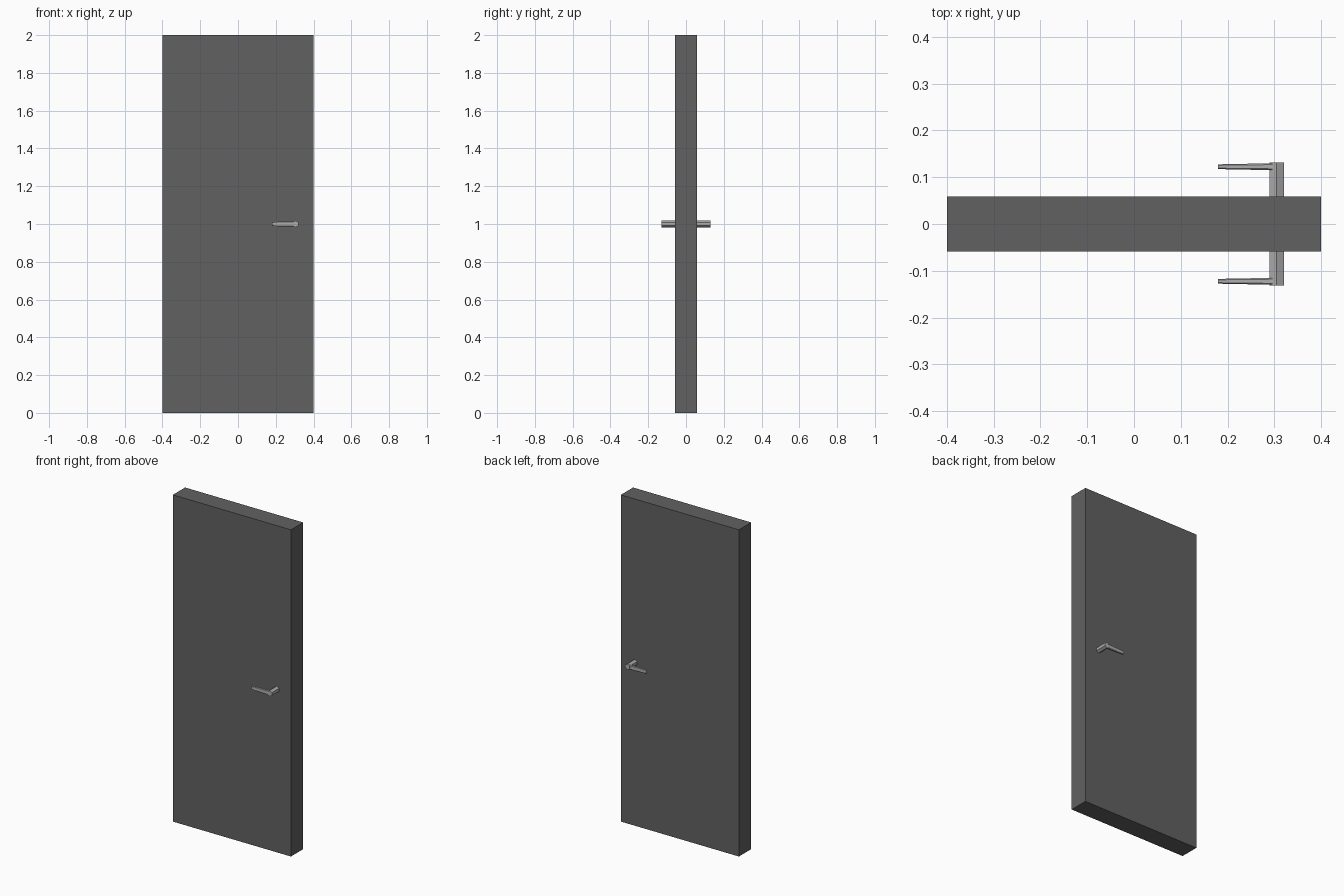
import bpy, bmesh, math
from mathutils import Matrix, Vector

cube = bpy.data.objects.get("Cube")
if cube:
    bpy.data.objects.remove(cube, do_unlink=True)


def material(name, value):
    mat = bpy.data.materials.new(name)
    mat.use_nodes = True
    colour = (value, value, value, 1)
    mat.diffuse_color = colour
    mat.node_tree.nodes["Principled BSDF"].inputs["Base Color"].default_value = colour
    return mat


def finish(bm, name, mat):
    bmesh.ops.recalc_face_normals(bm, faces=bm.faces)
    mesh = bpy.data.meshes.new(name)
    bm.to_mesh(mesh)
    bm.free()
    mesh.materials.append(mat)
    obj = bpy.data.objects.new(name, mesh)
    bpy.context.collection.objects.link(obj)
    return obj


dark_grey = material("dark grey", 0.12)
light_grey = material("light grey metal", 0.42)

# Door slab
bm = bmesh.new()
bmesh.ops.create_cube(bm, size=1, matrix=Matrix.Translation((0, 0, 1)) @ Matrix.Diagonal((0.8, 0.118, 2, 1)))
finish(bm, "door_panel", dark_grey)


def section(bm, x, y, half_depth, half_height):
    """Chamfered rectangle across the lever at x."""
    c = half_depth * 0.4
    outline = [(half_depth, half_height - c), (half_depth - c, half_height)]
    outline += [(-a, b) for a, b in reversed(outline)]
    outline += [(-a, -b) for a, b in outline]
    return [bm.verts.new((x, y + a, 1 + b)) for a, b in outline]


STEM_X, STEM_END, LEVER_Y = 0.305, 0.131, 0.1225
for label, side in (("front", -1), ("back", 1)):
    # Six-sided stem standing out from the door
    bm = bmesh.new()
    length = STEM_END - 0.05
    place = Matrix.Translation((STEM_X, side * (STEM_END - length / 2), 1)) @ Matrix.Rotation(math.pi / 2, 4, "X")
    bmesh.ops.create_cone(bm, cap_ends=True, segments=6, radius1=0.018, radius2=0.018,
                          depth=length, matrix=place)
    finish(bm, label + "_handle_stem", light_grey)

    # Tapered lever reaching toward the middle of the door
    bm = bmesh.new()
    rings = [section(bm, x, side * LEVER_Y, d, h) for x, d, h in
             ((0.3, 0.0075, 0.014), (0.19, 0.0053, 0.0115), (0.18, 0.0047, 0.009))]
    for a, b in zip(rings, rings[1:]):
        for i in range(len(a)):
            j = (i + 1) % len(a)
            bm.faces.new((a[i], a[j], b[j], b[i]))
    bm.faces.new(rings[0])
    bm.faces.new(rings[-1])
    finish(bm, label + "_handle_lever", light_grey)
